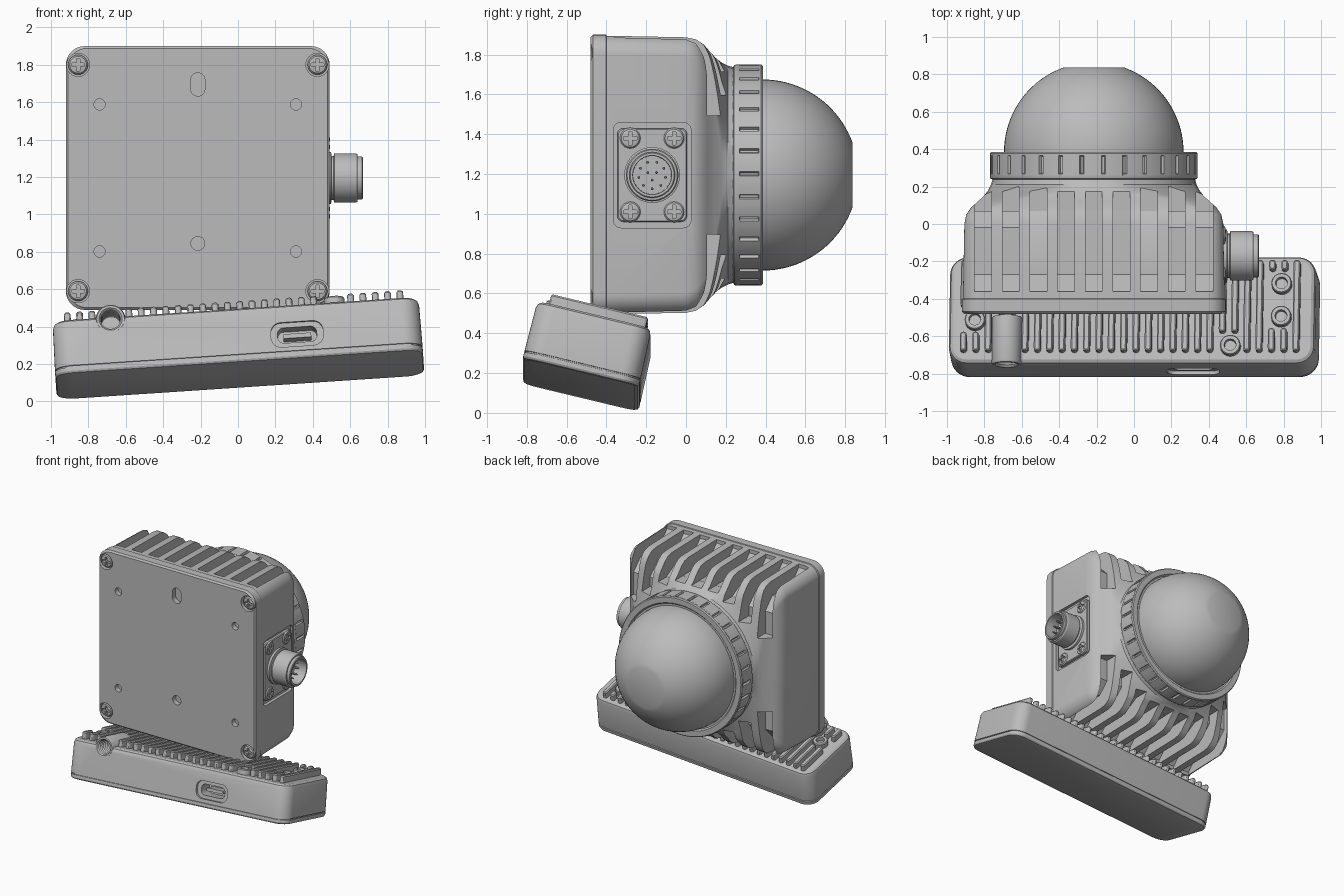
import bpy, bmesh
from math import sin, cos, pi, sqrt, radians
from mathutils import Matrix, Vector

cube = bpy.data.objects.get("Cube")
if cube:
    bpy.data.objects.remove(cube)

grey = bpy.data.materials.new("cast_metal_grey")
grey.use_nodes = True
tone = (0.5, 0.5, 0.5, 1)
grey.diffuse_color = tone
grey.node_tree.nodes["Principled BSDF"].inputs["Base Color"].default_value = tone
parts = []


def move(x, y, z):
    return Matrix.Translation((x, y, z))


def turn(deg, axis):
    return Matrix.Rotation(radians(deg), 4, axis)


def outline(hw, hh, r, z, n=6, cx=0, cy=0):
    """Rounded rectangle of half sizes hw, hh at height z."""
    pts = []
    for q, (sx, sy) in enumerate(((1, 1), (-1, 1), (-1, -1), (1, -1))):
        for i in range(n + 1):
            a = (q + i / n) * pi / 2
            pts.append((cx + sx * (hw - r) + r * cos(a), cy + sy * (hh - r) + r * sin(a), z))
    return pts


def circle(r, z, n=32):
    return [(r * cos(2 * pi * i / n), r * sin(2 * pi * i / n), z) for i in range(n)]


def loft(name, sections, frame=Matrix()):
    """Skin a row of equal sections and cap both ends."""
    bm = bmesh.new()
    rows = [[bm.verts.new(frame @ Vector(p)) for p in s] for s in sections]
    n = len(rows[0])
    for a, b in zip(rows, rows[1:]):
        for i in range(n):
            j = (i + 1) % n
            bm.faces.new((a[i], a[j], b[j], b[i]))
    bm.faces.new(rows[0])
    bm.faces.new(rows[-1])
    bmesh.ops.recalc_face_normals(bm, faces=bm.faces)
    me = bpy.data.meshes.new(name)
    bm.to_mesh(me)
    bm.free()
    me.materials.append(grey)
    ob = bpy.data.objects.new(name, me)
    bpy.context.collection.objects.link(ob)
    parts.append(ob)
    return ob


def lathe(name, profile, frame, n=32):
    return loft(name, [circle(r, z, n) for r, z in profile], frame)


def cut(target, cutter):
    mod = target.modifiers.new("cut", "BOOLEAN")
    mod.object, mod.operation, mod.solver = cutter, "DIFFERENCE", "EXACT"
    bpy.context.view_layer.update()
    deps = bpy.context.evaluated_depsgraph_get()
    result = bpy.data.meshes.new_from_object(target.evaluated_get(deps))
    target.modifiers.clear()
    target.data = result
    parts.remove(cutter)
    bpy.data.objects.remove(cutter)


# Frames whose local z points out of the front, the left side and the tilted base
FRONT = move(-0.215, 0, 1.195) @ turn(90, "X")
SIDE = move(0.485, -0.17, 1.195) @ turn(90, "Y")
BASE = move(0.01, -0.53, 0.14) @ turn(-3.8, "Y") @ turn(-13.5, "X")

# Housing: square at the front, blending to a round collar at the back
shape = [(-0.41, 0.7, 0.1), (0, 0.692, 0.1), (0.05, 0.682, 0.11), (0.09, 0.655, 0.13),
         (0.12, 0.62, 0.17), (0.15, 0.588, 0.28), (0.18, 0.565, 0.44),
         (0.21, 0.55, 0.55), (0.26, 0.535, 0.535)]
housing = loft("housing", [outline(h, h, r, -y, 10) for y, h, r in shape], FRONT)

# Cooling slots over the top and bottom, wrapping down to the collar
for side in (1, -1):
    for i in range(-4, 5):
        dx = i * 0.148
        end = min(0.57, max(0.3, sqrt(0.6 ** 2 - dx ** 2)))
        path = [(-0.36, 0.9), (-0.36, 0.67), (-0.27, 0.572), (-0.02, 0.572),
                (0.07, max(end, 0.48)), (0.07, end - 0.001), (0.4, end - 0.001), (0.4, 0.9)]
        cut(housing, loft("slot", [[(dx + s, side * z, -y) for y, z in path]
                                   for s in (-0.045, 0.045)], FRONT))

# Front plate with holes and screw wells
plate = loft("front_plate", [outline(h, h, 0.1, z, 8) for h, z in
                             ((0.695, 0.395), (0.705, 0.402), (0.705, 0.468), (0.693, 0.48))], FRONT)
corners = [(x, y) for x in (-1, 1) for y in (-1, 1)]
holes = [(0.64 * x, 0.605 * y, 0.062, 0.062) for x, y in corners]
holes += [(0.525 * x, 0.393 * y, 0.03, 0.03) for x, y in corners]
holes += [(0, 0.5, 0.038, 0.062), (0, -0.35, 0.037, 0.037)]
for x, y, w, h in holes:
    cut(plate, loft("hole", [outline(w, h, w, z, 6, x, y) for z in (0.44, 0.6)], FRONT))

# Cross-head screws share one mesh
screw = lathe("screw", [(0.053, -0.03), (0.053, -0.006), (0.045, 0.004), (0.03, 0.008)], Matrix(), 24)
for w, h in ((0.034, 0.009), (0.009, 0.034)):
    cut(screw, loft("cross", [outline(w, h, 0.004, z, 2) for z in (-0.015, 0.1)]))
spots = [FRONT @ move(0.64 * x, 0.605 * y, 0.468) for x, y in corners]
spots += [SIDE @ move(0.185 * x, 0.11 * y, -0.002) for x, y in corners]
for k, spot in enumerate(spots):
    ob = screw if k == 0 else screw.copy()
    if k:
        bpy.context.collection.objects.link(ob)
    ob.matrix_world = spot

# Connector in a recess on the left side
cut(housing, loft("recess", [outline(0.265, 0.195, 0.04, z) for z in (-0.03, 0.1)], SIDE))
loft("connector_flange", [outline(h, h - 0.06, 0.03, z) for h, z in
                          ((0.235, -0.04), (0.235, -0.012), (0.23, -0.006))], SIDE)
lathe("connector", [(0.14, -0.02), (0.14, 0.012), (0.118, 0.016), (0.118, 0.026), (0.132, 0.03),
                    (0.132, 0.145), (0.126, 0.155), (0.115, 0.155), (0.115, 0.178), (0.11, 0.182),
                    (0.098, 0.182), (0.096, 0.08)], SIDE, 40)
for count, radius in ((3, 0.025), (9, 0.068)):
    for k in range(count):
        a = 2 * pi * k / count
        lathe("connector_pin", [(0.007, 0.07), (0.007, 0.13), (0.003, 0.136)],
              SIDE @ move(radius * cos(a), radius * sin(a), 0), 10)

# Dome with a flat tip and its grip ring
arc = [radians(70.5 * i / 20) for i in range(21)]
lathe("dome", [(0.48, -0.3)] + [(0.48 * cos(a), -0.385 - 0.48 * sin(a)) for a in arc], FRONT, 64)
lathe("ring", [(0.535, -0.235), (0.552, -0.242), (0.555, -0.25), (0.555, -0.268), (0.54, -0.272),
               (0.54, -0.362), (0.555, -0.366), (0.555, -0.378), (0.548, -0.386),
               (0.505, -0.386), (0.495, -0.375)], FRONT, 96)
teeth = []
for k in range(30):
    for f, r in ((0, 0.54), (0.1, 0.54), (0.15, 0.555), (0.42, 0.556), (0.7, 0.556), (0.95, 0.555)):
        a = 2 * pi * (k + f) / 30
        teeth.append((r * cos(a), r * sin(a)))
loft("ring_grip", [[(x, y, z) for x, y in teeth] for z in (-0.26, -0.37)], FRONT)

# Tilted base with a seam above its bottom lid
base = loft("base", [outline(0.985 - d, 0.3 - d, 0.1 - d, z, 8) for d, z in
                     ((0.02, 0), (0.006, 0.005), (0, 0.015), (0, 0.036), (0.007, 0.037), (0.007, 0.043),
                      (0, 0.044), (0.004, 0.27), (0.012, 0.29), (0.028, 0.3))], BASE)

# Port in the front of the base
port = BASE @ move(0.32, 0, 0.135) @ turn(90, "X")
for w, h, z in ((0.14, 0.068, 0.28), (0.105, 0.042, 0.18)):
    cut(base, loft("port_cut", [outline(w, h, h * 0.8, d) for d in (z, 0.4)], port))
loft("port_tongue", [outline(0.075, 0.012, 0.006, z) for z in (0.17, 0.26)], port)

# Threaded socket
socket = BASE @ move(-0.67, 0, 0.285) @ turn(90, "X")
cut(base, lathe("socket_cut", [(0.068, 0.1), (0.068, 0.4)], socket))
thread = [(0.052 + 0.008 * (i % 2), 0.285 - 0.011 * i) for i in range(15)]
lathe("socket", [(0.08, 0.04), (0.08, 0.285), (0.074, 0.297), (0.062, 0.297)] + thread, socket)

# Base bolts and the cooling fins that leave room for them
bolts = [(-0.84, -0.06), (0.53, -0.2), (0.8, -0.04), (0.8, 0.14)]
for x, y in bolts:
    lathe("base_bolt", [(0.055, 0.28), (0.055, 0.335), (0.05, 0.342), (0.032, 0.342), (0.03, 0.31)],
          BASE @ move(x, y, 0), 24)
for k in range(28):
    x = -0.9 + k * 0.066
    blocks = [(y - 0.07, y + 0.07) for bx, y in bolts if abs(bx - x) < 0.07]
    if abs(x + 0.67) < 0.09:
        blocks.append((-0.3, -0.03))
    start = -0.235
    for lo, hi in sorted(blocks) + [(0.265, 0.3)]:
        if lo - start > 0.04:
            mid, half = (lo + start) / 2, (lo - start) / 2
            loft("base_fin", [outline(0.018 - d, half - d, 0.016 - d, z, 3) for d, z in
                              ((0, 0.28), (0, 0.345), (0.007, 0.353))], BASE @ move(x, mid, 0))
        start = max(start, hi)

# Smooth shading that keeps hard edges
for ob in parts:
    ob.data.shade_smooth()
    ob.data.set_sharp_from_angle(angle=radians(30))
